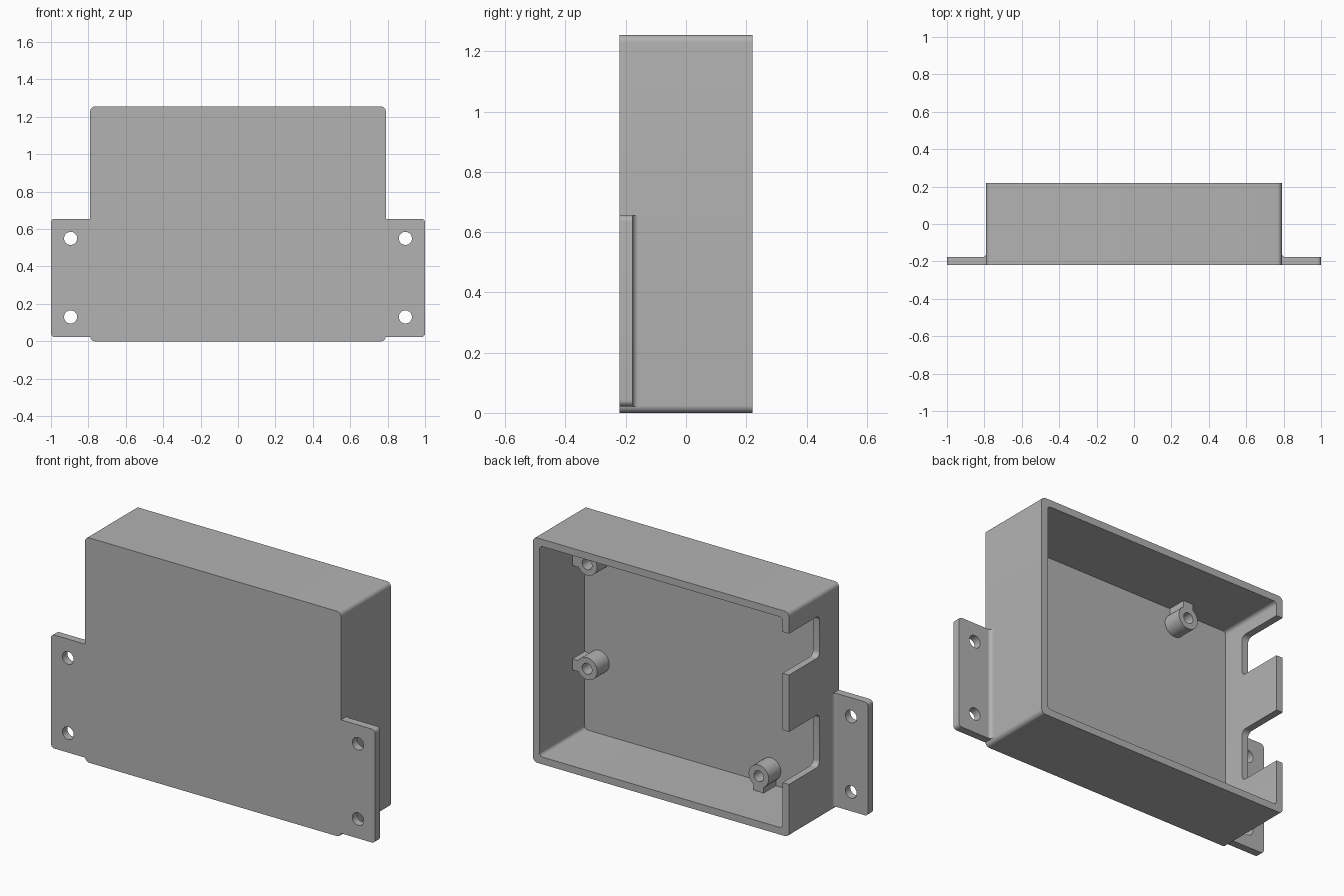
import bpy
import bmesh
from math import pi, cos, sin, asin, radians

if "Cube" in bpy.data.objects:
    bpy.data.objects.remove(bpy.data.objects["Cube"], do_unlink=True)

grey = bpy.data.materials.new("plain grey")
grey.use_nodes = True
grey.diffuse_color = (0.45, 0.45, 0.45, 1)
grey.node_tree.nodes["Principled BSDF"].inputs["Base Color"].default_value = grey.diffuse_color

# Main sizes
HALF, TOP, DEPTH = 0.79, 1.255, 0.22   # case half width, height, half depth
WALL, FLOOR = 0.04, -0.177             # wall thickness, inner face of front panel
BOSS_END = -0.07


def arc(cx, cy, r, start, end, steps):
    return [(cx + r * cos(start + (end - start) * i / steps),
             cy + r * sin(start + (end - start) * i / steps)) for i in range(steps + 1)]


def rounded(u0, u1, v0, v1, r):
    corners = [(u1 - r, v1 - r), (u0 + r, v1 - r), (u0 + r, v0 + r), (u1 - r, v0 + r)]
    return [p for i, (u, v) in enumerate(corners)
            for p in arc(u, v, r, i * pi / 2, (i + 1) * pi / 2, 8)]


def circle(u, v, r):
    return arc(u, v, r, 0, 2 * pi, 40)[:-1]


def prism(name, outline, axis, a, b):
    """Extrude a flat outline along one axis, from a to b."""
    place = {"x": lambda u, v: (a, u, v),
             "y": lambda u, v: (u, a, v),
             "z": lambda u, v: (u, v, a)}[axis]
    bm = bmesh.new()
    face = bm.faces.new([bm.verts.new(place(u, v)) for u, v in outline])
    moved = bmesh.ops.extrude_face_region(bm, geom=[face])["geom"]
    for vert in moved:
        if isinstance(vert, bmesh.types.BMVert):
            setattr(vert.co, axis, b)
    bmesh.ops.recalc_face_normals(bm, faces=bm.faces[:])
    mesh = bpy.data.meshes.new(name)
    bm.to_mesh(mesh)
    bm.free()
    mesh.materials.append(grey)
    obj = bpy.data.objects.new(name, mesh)
    bpy.context.collection.objects.link(obj)
    return obj


def activate(obj):
    bpy.ops.object.select_all(action="DESELECT")
    obj.select_set(True)
    bpy.context.view_layer.objects.active = obj


def cut(obj, *cutters):
    for cutter in cutters:
        mod = obj.modifiers.new("cut", "BOOLEAN")
        mod.operation = "DIFFERENCE"
        mod.solver = "EXACT"
        mod.object = cutter
        activate(obj)
        bpy.ops.object.modifier_apply(modifier=mod.name)
        bpy.data.objects.remove(cutter, do_unlink=True)


def smooth(obj):
    activate(obj)
    bpy.ops.object.shade_smooth_by_angle(angle=radians(30))


# Case: a shallow tray open at the back, with two connector notches in one side
case = prism("case", rounded(-HALF, HALF, 0, TOP, 0.025), "y", -DEPTH, DEPTH)
cavity = prism("cavity_cutter", rounded(WALL - HALF, HALF - WALL, WALL, TOP - WALL, 0.02),
               "y", FLOOR, DEPTH + 0.1)
notches = [prism("notch_cutter", rounded(-0.05, DEPTH + 0.1, low, high, 0.03),
                 "x", -HALF - 0.1, -HALF + WALL + 0.03)
           for low, high in ((0.295, 0.588), (0.905, 1.136))]
cut(case, cavity, *notches)
smooth(case)

# Mounting flanges with screw holes, and a fillet where each meets the case
for side, label in ((1, "left"), (-1, "right")):
    inner, outer = sorted((side * (HALF - 0.03), side))
    flange = prism(label + "_flange", rounded(inner, outer, 0.022, 0.655, 0.02),
                   "y", -DEPTH, FLOOR)
    cut(flange, *[prism("hole_cutter", circle(side * 0.895, z, 0.035), "y", -0.4, 0.1)
                  for z in (0.13, 0.55)])
    smooth(flange)
    r = 0.02
    curve = [(side * x, y) for x, y in arc(HALF + r, FLOOR + r, r, pi, 1.5 * pi, 8)]
    fillet = prism(label + "_flange_fillet", curve + [(side * HALF, FLOOR)],
                   "z", 0.022, 0.655)
    smooth(fillet)

# Screw bosses, each tied to the nearest wall by a rib
R, RIB = 0.062, 0.031
spread = asin(RIB / R)
bosses = {
    "upper_left_boss": (0.66, 1.025, 0, HALF - WALL - 0.66),
    "lower_left_boss": (0.66, 0.442, 0, HALF - WALL - 0.66),
    "upper_right_boss": (-0.415, 1.125, pi / 2, TOP - WALL - 1.125),
    "lower_right_boss": (-0.4, 0.126, -pi / 2, 0.126 - WALL),
}
for name, (x, z, turn, reach) in bosses.items():
    outline = arc(x, z, R, turn + spread, turn + 2 * pi - spread, 36)
    for across in (-RIB, RIB):
        along = reach + 0.01
        outline.append((x + along * cos(turn) - across * sin(turn),
                        z + along * sin(turn) + across * cos(turn)))
    boss = prism(name, outline, "y", FLOOR - 0.01, BOSS_END)
    cut(boss, prism("screw_cutter", circle(x, z, 0.03), "y", FLOOR - 0.1, 0.1))
    smooth(boss)
